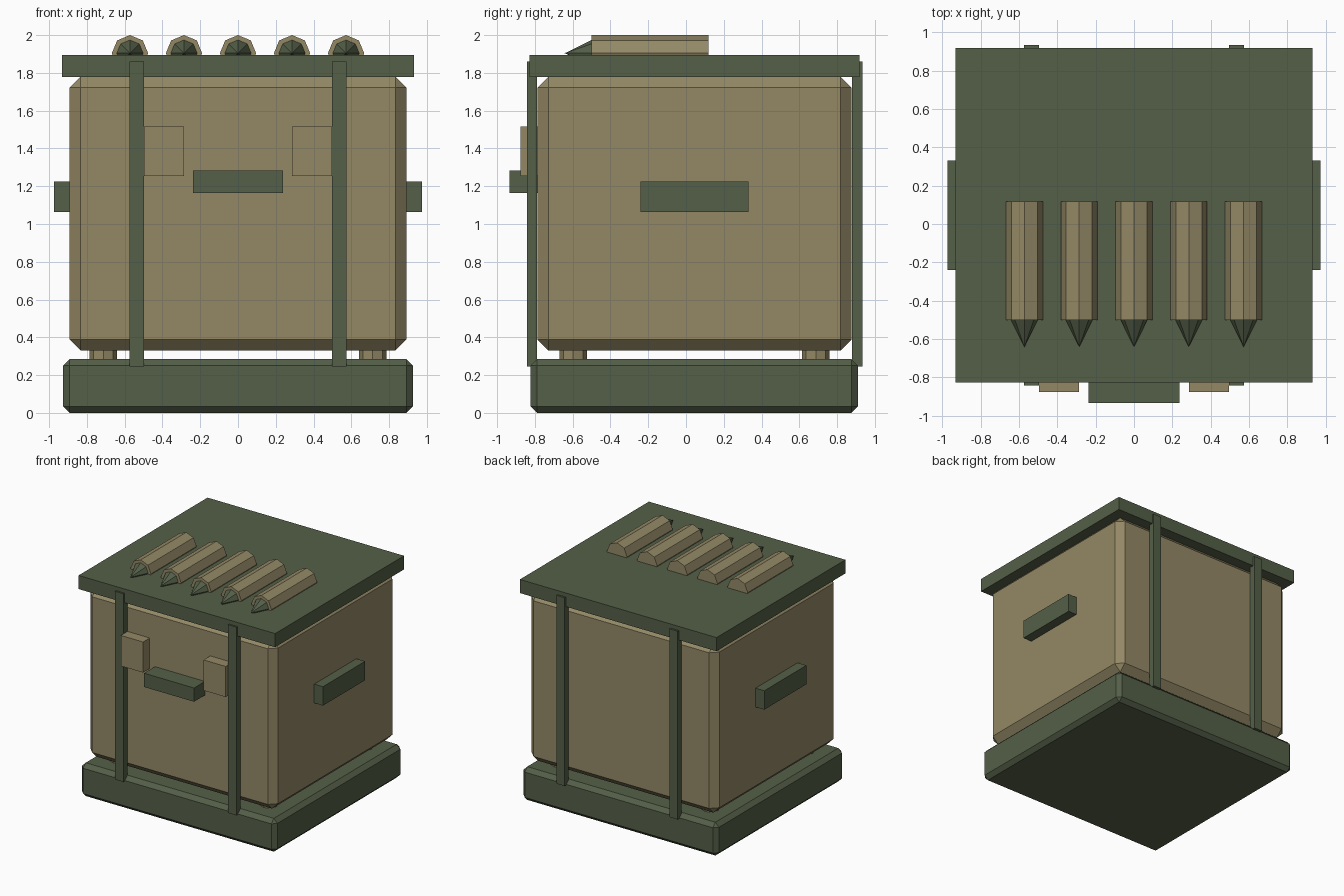
import bpy, bmesh, math
from mathutils import Matrix

if "Cube" in bpy.data.objects:
    bpy.data.objects.remove(bpy.data.objects["Cube"])


def material(name, rgb):
    m = bpy.data.materials.new(name)
    m.diffuse_color = (*rgb, 1)
    m.use_nodes = True
    m.node_tree.nodes["Principled BSDF"].inputs["Base Color"].default_value = m.diffuse_color
    return m


GREEN = material("dark olive green", (0.089, 0.114, 0.065))
TAN = material("khaki tan", (0.296, 0.250, 0.133))


def finish(name, bm, mat):
    bmesh.ops.recalc_face_normals(bm, faces=bm.faces)
    mesh = bpy.data.meshes.new(name)
    bm.to_mesh(mesh)
    bm.free()
    mesh.materials.append(mat)
    ob = bpy.data.objects.new(name, mesh)
    bpy.context.collection.objects.link(ob)
    return ob


def box(name, x, y, z, mat, bevel=0):
    """Box from (min, max) ranges, optionally with flat chamfers."""
    bm = bmesh.new()
    bmesh.ops.create_cube(bm, size=1)
    for v in bm.verts:
        v.co = [r[0] if c < 0 else r[1] for c, r in zip(v.co, (x, y, z))]
    if bevel:
        bmesh.ops.bevel(bm, geom=bm.edges[:], offset=bevel,
                        offset_type='OFFSET', segments=1, affect='EDGES')
    return finish(name, bm, mat)


def prism(name, r1, r2, length, centre, mat, along_y=False):
    """Eight-sided cylinder or cone; along_y points r2 towards the front."""
    bm = bmesh.new()
    bmesh.ops.create_cone(bm, cap_ends=True, segments=8,
                          radius1=r1, radius2=r2, depth=length)
    if along_y:
        bm.transform(Matrix.Rotation(math.pi / 2, 4, 'X'))
    bm.transform(Matrix.Translation(centre))
    bmesh.ops.remove_doubles(bm, verts=bm.verts, dist=1e-5)
    return finish(name, bm, mat)


# Main volumes
box("base", (-0.926, 0.926), (-0.823, 0.91), (0, 0.285), GREEN, 0.034)
box("body", (-0.891, 0.891), (-0.786, 0.876), (0.33, 1.78), TAN, 0.058)
box("lid", (-0.932, 0.932), (-0.828, 0.918), (1.778, 1.895), GREEN)

# Front handle
box("front_handle", (-0.237, 0.237), (-0.934, -0.78), (1.165, 1.283), GREEN)

for side, s in (("left", -1), ("right", 1)):
    def span(a, b):
        return tuple(sorted((s * a, s * b)))
    # Straps, latches and side handles
    box(f"{side}_front_strap", span(0.497, 0.575), (-0.843, -0.79), (0.246, 1.86), GREEN)
    box(f"{side}_back_strap", span(0.497, 0.575), (0.88, 0.934), (0.246, 1.86), GREEN)
    box(f"{side}_latch", span(0.287, 0.497), (-0.876, -0.78), (1.253, 1.515), TAN)
    box(f"{side}_side_handle", span(0.88, 0.974), (-0.24, 0.331), (1.064, 1.226), GREEN)
    # Spacer feet between base and body
    for end, y in (("front", -0.598), ("back", 0.688)):
        prism(f"{side}_{end}_spacer", 0.073, 0.073, 0.12, (s * 0.713, y, 0.31), TAN)

# Row of pointed rounds lying on the lid
for i in range(5):
    x = (i - 2) * 0.286
    prism(f"round_case_{i + 1}", 0.096, 0.096, 0.618, (x, -0.191, 1.904), TAN, True)
    prism(f"round_tip_{i + 1}", 0.07, 0, 0.142, (x, -0.571, 1.904), GREEN, True)
